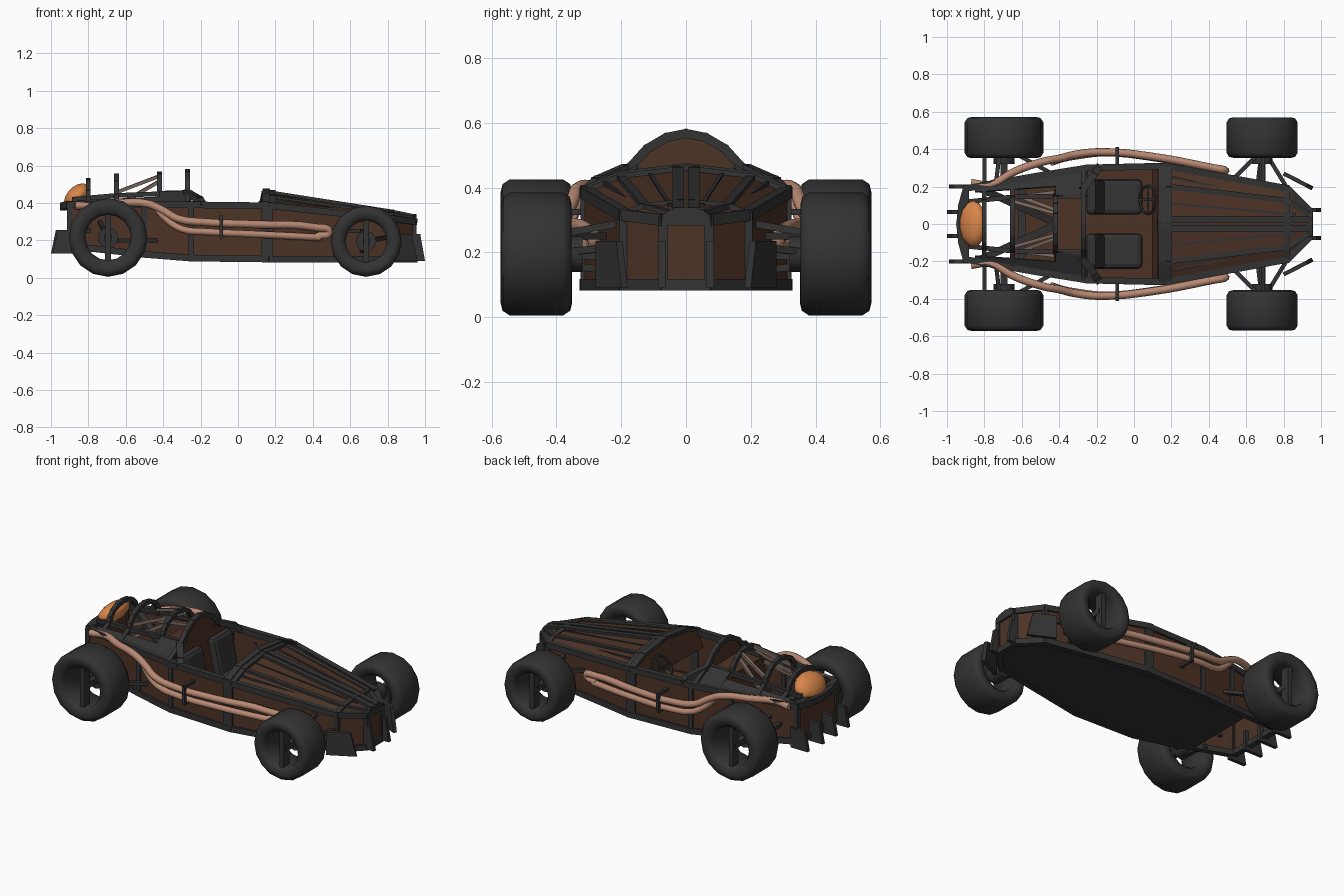
import bpy, bmesh, math
from mathutils import Vector as V

if "Cube" in bpy.data.objects:
    bpy.data.objects.remove(bpy.data.objects["Cube"])

def material(name, rgb):
    m = bpy.data.materials.new(name)
    m.diffuse_color = (*rgb, 1)
    m.use_nodes = True
    m.node_tree.nodes["Principled BSDF"].inputs["Base Color"].default_value = m.diffuse_color
    return m

DARK = material("charcoal", (0.033, 0.033, 0.033))
RUST = material("rust brown", (0.075, 0.033, 0.019))
PIPE = material("copper pipe", (0.48, 0.25, 0.17))
ORANGE = material("orange", (0.70, 0.24, 0.07))
TAN = material("strut grey", (0.20, 0.15, 0.12))

def finish(name, bm, mat, smooth=0):
    bmesh.ops.recalc_face_normals(bm, faces=bm.faces)
    me = bpy.data.meshes.new(name)
    bm.to_mesh(me)
    bm.free()
    me.materials.append(mat)
    if smooth:
        for p in me.polygons:
            p.use_smooth = True
        me.set_sharp_from_angle(angle=math.radians(smooth))
    ob = bpy.data.objects.new(name, me)
    bpy.context.collection.objects.link(ob)
    return ob

def sheet(name, rows, mat, thick=0.01):
    """Panel lofted through rows of points."""
    bm = bmesh.new()
    g = [[bm.verts.new(p) for p in r] for r in rows]
    for a, b in zip(g, g[1:]):
        for i in range(len(a) - 1):
            bm.faces.new((a[i], a[i+1], b[i+1], b[i]))
    ob = finish(name, bm, mat)
    mod = ob.modifiers.new("thickness", 'SOLIDIFY')
    mod.thickness, mod.offset = thick, 0
    return ob

def add_beam(bm, p, q, w, h):
    p, q = V(p), V(q)
    d = (q - p).normalized()
    side = d.cross(V((0, 0, 1))) if abs(d.z) < 0.95 else d.cross(V((1, 0, 0)))
    side.normalize()
    up = side.cross(d)
    rings = [[bm.verts.new(c + side*a*w/2 + up*b*h/2)
              for a, b in ((-1, -1), (1, -1), (1, 1), (-1, 1))]
             for c in (p - d*w*0.25, q + d*w*0.25)]
    bm.faces.new(rings[0])
    bm.faces.new(rings[1])
    for i in range(4):
        j = (i + 1) % 4
        bm.faces.new((rings[0][i], rings[0][j], rings[1][j], rings[1][i]))

def beams(name, paths, w, h, mat=DARK, mirror=False):
    """Square bars along point paths, optionally on both sides of y = 0."""
    bm = bmesh.new()
    for path in paths:
        for s in ((1, -1) if mirror else (1,)):
            pts = [(x, y*s, z) for x, y, z in path]
            for a, b in zip(pts, pts[1:]):
                add_beam(bm, a, b, w, h)
    return finish(name, bm, mat)

def tube(name, pts, r, mat):
    cu = bpy.data.curves.new(name, 'CURVE')
    cu.dimensions, cu.bevel_depth, cu.bevel_resolution = '3D', r, 2
    cu.use_fill_caps, cu.resolution_u = True, 4
    sp = cu.splines.new('BEZIER')
    sp.bezier_points.add(len(pts) - 1)
    for b, p in zip(sp.bezier_points, pts):
        b.co = p
        b.handle_left_type = b.handle_right_type = 'AUTO'
    cu.materials.append(mat)
    ob = bpy.data.objects.new(name, cu)
    bpy.context.collection.objects.link(ob)

def lathe(name, profile, loc, mat, n=16):
    """Closed profile of (radius, y) turned about a y axis."""
    bm = bmesh.new()
    rings = [[bm.verts.new((loc[0] + r*math.cos(t), loc[1] + y, loc[2] + r*math.sin(t)))
              for r, y in profile] for t in [2*math.pi*i/n for i in range(n)]]
    k = len(profile)
    for i in range(n):
        a, b = rings[i], rings[(i+1) % n]
        for j in range(k):
            bm.faces.new((a[j], a[(j+1) % k], b[(j+1) % k], b[j]))
    finish(name, bm, mat, 50)

# Tub stations: x, half width, floor z, side top z
ST = [(-0.90, 0.19, 0.17, 0.39), (-0.50, 0.26, 0.125, 0.39), (-0.25, 0.30, 0.105, 0.39),
      (0.17, 0.31, 0.10, 0.385), (0.82, 0.19, 0.10, 0.315), (0.94, 0.07, 0.10, 0.30)]
low = [(x, w, a) for x, w, a, b in ST]
top = [(x, w, b) for x, w, a, b in ST]
flip = lambda ps: [(x, -y, z) for x, y, z in ps]
sheet("side_panel_left", [low, top], RUST)
sheet("side_panel_right", [flip(low), flip(top)], RUST)
fl = [(-0.64, 0.235, 0.141)] + low[1:]
sheet("underfloor", [[(x, y, z - 0.005) for x, y, z in fl], flip([(x, y, z - 0.005) for x, y, z in fl])], DARK)
sheet("cabin_floor", [[(x, y - 0.01, z + 0.01) for x, y, z in fl], flip([(x, y - 0.01, z + 0.01) for x, y, z in fl])], RUST)
sheet("nose_panel", [[low[-1], top[-1]], [flip(low)[-1], flip(top)[-1]]], RUST)
sheet("tail_panel", [[low[0], top[0]], [flip(low)[0], flip(top)[0]]], RUST)

# Body frame
beams("body_rails", [top, low], 0.035, 0.035, DARK, True)
beams("body_posts", [[l, t] for l, t in zip(low, top)] + [[(0.14, 0.31, 0.1), (0.14, 0.31, 0.4)]], 0.03, 0.03, DARK, True)
beams("end_bars", [[p, (p[0], -p[1], p[2])] for p in (low[0], top[0], low[-1], top[-1])], 0.035, 0.035)

# Hood with faceted crown and ribs
def hood(x, w, edge, mid):
    return [(x, w*f, edge + (mid - edge)*g) for f, g in
            ((-1, 0), (-0.66, 0.65), (0, 1), (0.66, 0.65), (1, 0))]
hr = [hood(0.15, 0.31, 0.385, 0.455), hood(0.82, 0.19, 0.315, 0.35), hood(0.94, 0.07, 0.30, 0.325)]
sheet("hood", hr, RUST)
beams("hood_ribs", [[r[i] for r in hr] for i in (1, 3)], 0.028, 0.025)
beams("hood_spine", [[(r[2][0], s*0.024, r[2][2]) for r in hr] for s in (1, -1)], 0.035, 0.03)
beams("hood_fine_ribs", [[(0.2, y, z), (0.86, y*0.45, z - 0.095)] for y, z in
      ((0.11, 0.438), (0.25, 0.413))], 0.012, 0.012, DARK, True)
beams("cowl_arch", [hr[0]], 0.04, 0.04)
beams("cowl_lip", [[(x + 0.03, y, z + 0.003) for x, y, z in hr[0]]], 0.04, 0.02)
beams("nose_arch", [hr[1], hr[2]], 0.03, 0.03)
beams("mirror_stub", [[(0.15, -0.03, 0.455), (0.15, 0.03, 0.455)]], 0.05, 0.02)
sheet("dashboard", [[(0.13, y, z) for _, y, z in hr[0]], [(0.1, y, 0.3) for _, y, z in hr[0]]], RUST)

# Rear shoulders: sloping deck from side rail up to the hoops
for s, n in ((1, "left"), (-1, "right")):
    sheet("rear_deck_" + n, [[(-0.25, s*0.30, 0.39), (-0.25, s*0.15, 0.465)],
                             [(-0.42, s*0.275, 0.39), (-0.42, s*0.15, 0.46)]], DARK)
    sheet("rear_shoulder_" + n, [[(-0.42, s*0.275, 0.39), (-0.42, s*0.20, 0.43)],
                                 [(-0.85, s*0.20, 0.39), (-0.85, s*0.17, 0.41)]], DARK)
arch = [(0.30, 0.39), (0.17, 0.465), (0.12, 0.52), (0.06, 0.555), (0, 0.567)]
arch = arch + [(-y, z) for y, z in arch[-2::-1]]
sheet("bulkhead", [[(-0.27, y, z) for y, z in arch], [(-0.27, y, 0.11) for y, z in arch]], RUST)
sheet("engine_deck", [[(-0.28, -0.15, 0.44), (-0.28, 0.15, 0.44)], [(-0.42, -0.15, 0.43), (-0.42, 0.15, 0.43)]], RUST)
sheet("engine_wall", [[(-0.42, -0.26, 0.12), (-0.42, 0.26, 0.12)], [(-0.42, -0.15, 0.43), (-0.42, 0.15, 0.43)]], RUST)
beams("roll_hoop", [[(-0.27, y, z) for y, z in arch]], 0.028, 0.028)
beams("cockpit_fairing", [[(-0.27, 0.19, 0.455), (-0.21, 0.27, 0.42), (-0.19, 0.30, 0.39)]], 0.04, 0.03, DARK, True)
# Hoops over the engine bay
for i, (x, h, w) in enumerate([(-0.42, 0.555, 0.15), (-0.65, 0.545, 0.145), (-0.80, 0.52, 0.13)]):
    beams(f"engine_hoop_{i}", [[(x, w*math.cos(t), 0.43 + (h - 0.43)*math.sin(t))
          for t in [math.pi*k/8 for k in range(9)]]], 0.025, 0.025)
beams("engine_bay_rails", [[(-0.27, 0.15, 0.455), (-0.65, 0.145, 0.44), (-0.88, 0.12, 0.42)],
                           [(-0.65, 0.145, 0.44), (-0.65, 0.23, 0.39)],
                           [(-0.80, 0.13, 0.43), (-0.80, 0.20, 0.39)]], 0.025, 0.025, DARK, True)
beams("bay_struts", [[(-0.64, 0.12, 0.46), (-0.43, 0.06, 0.54)], [(-0.62, 0.15, 0.40), (-0.43, 0.08, 0.51)],
                     [(-0.66, 0.14, 0.38), (-0.43, 0.17, 0.40)]], 0.018, 0.018, TAN, True)
beams("bay_cross_braces", [[(-0.80, 0.18, 0.36), (-0.45, 0.02, 0.20)], [(-0.60, 0.22, 0.2), (-0.60, -0.22, 0.2)]],
      0.04, 0.03, DARK, True)

# Orange tail tank
bm = bmesh.new()
bmesh.ops.create_uvsphere(bm, u_segments=14, v_segments=8, radius=1)
for v in bm.verts:
    x, y, z = v.co
    v.co = (-0.86 + 0.065*x + 0.03*z, 0.125*y, 0.435 + 0.07*z)
finish("tail_tank", bm, ORANGE, 60)
beams("tail_rim", [[(-0.90, 0.19, 0.39), (-0.925, 0.10, 0.385), (-0.935, 0, 0.38)]], 0.03, 0.04, DARK, True)

# Seats
for y in (0.145, -0.145):
    for nm, loc, size, tilt in (("cushion", (-0.08, y, 0.17), (0.25, 0.19, 0.07), 0),
                                ("backrest", (-0.205, y, 0.29), (0.06, 0.19, 0.26), -0.2)):
        bpy.ops.mesh.primitive_cube_add(size=1, location=loc, rotation=(0, tilt, 0))
        o = bpy.context.object
        o.name = "seat_" + nm
        o.scale = size
        bpy.ops.object.transform_apply(location=False, rotation=False, scale=True)
        b = o.modifiers.new("bevel", 'BEVEL')
        b.width, b.segments = 0.025, 2
        o.data.materials.append(DARK)

# Steering wheel
bpy.ops.mesh.primitive_torus_add(major_radius=0.075, minor_radius=0.008, major_segments=16, minor_segments=6,
                                 location=(0.075, 0.13, 0.345), rotation=(0, -0.95, 0))
bpy.context.object.name = "steering_wheel"
bpy.context.object.data.materials.append(DARK)
c, ax = V((0.075, 0.13, 0.345)), V((math.cos(0.95), 0, math.sin(0.95)))
beams("steering_spokes", [[c, c + 0.072*(ax*math.cos(t) + V((0, 1, 0))*math.sin(t))]
      for t in (0, 1.57, 3.14, 4.71)] + [[c, (0.13, 0.13, 0.31)]], 0.012, 0.012)

# Exhausts with straps
upper = [(-0.87, 0.22, 0.385), (-0.77, 0.21, 0.39), (-0.64, 0.28, 0.40), (-0.48, 0.335, 0.395), (-0.40, 0.35, 0.36),
         (-0.32, 0.37, 0.315), (-0.18, 0.385, 0.297), (0.10, 0.36, 0.285), (0.42, 0.30, 0.268),
         (0.49, 0.285, 0.245), (0.42, 0.29, 0.222)]
lower = [(-0.44, 0.33, 0.375), (-0.38, 0.35, 0.31), (-0.30, 0.365, 0.26), (-0.16, 0.38, 0.245),
         (0.10, 0.355, 0.232), (0.44, 0.29, 0.215)]
for s, n in ((1, "left"), (-1, "right")):
    tube("exhaust_upper_" + n, [(x, y*s, z) for x, y, z in upper], 0.021, PIPE)
    tube("exhaust_lower_" + n, [(x, y*s, z) for x, y, z in lower], 0.019, PIPE)
beams("exhaust_straps", [[(-0.09, 0.30, 0.325), (-0.09, 0.402, 0.325), (-0.09, 0.402, 0.22), (-0.09, 0.30, 0.22)]],
      0.018, 0.018, DARK, True)

# Wheels, hubs and suspension
for s, side in ((1, "left"), (-1, "right")):
    for x, R, hw, end in ((-0.695, 0.21, 0.11, "rear"), (0.685, 0.19, 0.108, "front")):
        z, y, n = R + 0.005, s*0.462, f"{end}_{side}"
        half = [(R, 0.75), (R*0.93, 0.95), (R*0.82, 1), (R*0.66, 0.93), (R*0.58, 0.75)]
        lathe("tire_" + n, [(r, hw*f) for r, f in half] + [(r, -hw*f) for r, f in half[::-1]], (x, y, z), DARK)
        lathe("hub_" + n, [(0.001, -0.05), (0.055, -0.05), (0.055, 0.05), (0.001, 0.05)], (x, s*0.37, z), DARK, 12)
        beams("wheel_bar_" + n, [[(x, s*0.52, z - R*0.6), (x, s*0.52, z + R*0.6)]], 0.055, 0.03)
        beams("axle_" + n, [[(x, s*0.2, z), (x, s*0.52, z)]], 0.035, 0.035)
beams("suspension", [[(0.53, 0.24, 0.25), (0.66, 0.37, 0.25)], [(0.69, 0.2, 0.29), (0.69, 0.37, 0.26)],
                     [(0.82, 0.19, 0.22), (0.71, 0.37, 0.2)], [(0.66, 0.2, 0.14), (0.68, 0.37, 0.16)],
                     [(-0.80, 0.19, 0.26), (-0.80, 0.37, 0.25)], [(-0.74, 0.2, 0.3), (-0.72, 0.37, 0.26)],
                     [(-0.44, 0.27, 0.2), (-0.64, 0.38, 0.2)], [(-0.70, 0.2, 0.15), (-0.69, 0.37, 0.17)]],
      0.022, 0.022, DARK, True)

# Bumper teeth: thin upright trapezoids at both ends
def tooth(name, a, b, z0, z1):
    a, b = V((*a, 0)), V((*b, 0))
    up = V((0, 0, 1))
    sheet(name, [[a + up*z0, b + up*z0], [a + up*z1, a.lerp(b, 0.8) + up*z1]], DARK, 0.022)
for s in (1, -1):
    tooth("front_tooth_outer", (0.80, s*0.27), (0.955, s*0.19), 0.09, 0.235)
    tooth("front_tooth_inner", (0.87, s*0.075), (1.0, s*0.075), 0.09, 0.235)
    tooth("rear_tooth_outer", (-0.87, s*0.2), (-0.99, s*0.2), 0.13, 0.255)
    tooth("rear_tooth_inner", (-0.87, s*0.065), (-1.0, s*0.065), 0.13, 0.255)
